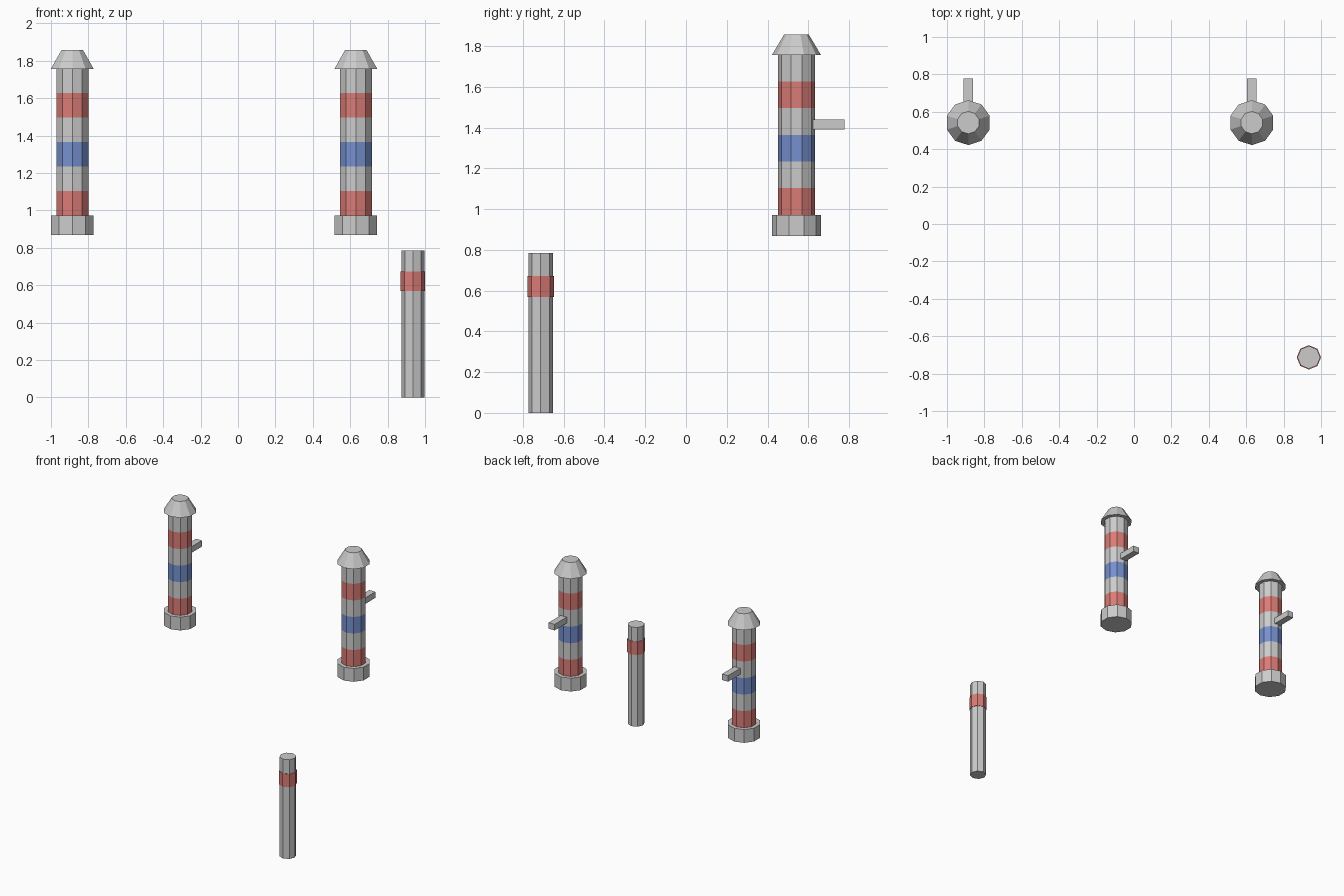
import bpy, bmesh, math

if "Cube" in bpy.data.objects:
    bpy.data.objects.remove(bpy.data.objects["Cube"])


def material(name, rgb):
    m = bpy.data.materials.new(name)
    m.diffuse_color = (*rgb, 1)
    m.use_nodes = True
    m.node_tree.nodes["Principled BSDF"].inputs["Base Color"].default_value = m.diffuse_color
    return m


LIGHT = material("light_grey", (0.8, 0.8, 0.8))
DARK = material("dark_grey", (0.58, 0.58, 0.58))
RED = material("red", (0.7, 0.2, 0.18))
BLUE = material("blue", (0.18, 0.28, 0.62))


def finish(name, bm, loc, mats):
    bmesh.ops.recalc_face_normals(bm, faces=bm.faces)
    me = bpy.data.meshes.new(name)
    bm.to_mesh(me)
    bm.free()
    for m in mats:
        me.materials.append(m)
    ob = bpy.data.objects.new(name, me)
    ob.location = loc
    bpy.context.collection.objects.link(ob)
    return ob


def lathe(name, profile, sides, loc, mats):
    """Faceted solid from (radius, z) rings; mats gives one material per span."""
    bm = bmesh.new()
    rings = []
    for r, z in profile:
        angles = [math.pi / 2 + 2 * math.pi * i / sides for i in range(sides)]
        rings.append([bm.verts.new((r * math.cos(a), r * math.sin(a), z)) for a in angles])
    for k, (lo, hi) in enumerate(zip(rings, rings[1:])):
        for i in range(sides):
            j = (i + 1) % sides
            bm.faces.new((lo[i], lo[j], hi[j], hi[i])).material_index = k
    bm.faces.new(rings[0][::-1]).material_index = 0
    bm.faces.new(rings[-1]).material_index = len(mats) - 1
    return finish(name, bm, loc, mats)


def box(name, size, loc, mat):
    bm = bmesh.new()
    bmesh.ops.create_cube(bm, size=1)
    bmesh.ops.scale(bm, vec=size, verts=bm.verts)
    return finish(name, bm, loc, [mat])


# Two striped wall poles: base, striped body, tapered cap, rear bracket
Y = 0.542
Z0, Z1 = 0.972, 1.757
STRIPES = [RED, LIGHT, BLUE, LIGHT, RED, LIGHT]
for side, x in (("left", -0.886), ("right", 0.63)):
    loc = (x, Y, 0)
    lathe(f"{side}_pole_base", [(0.12, 0.867), (0.12, Z0)], 10, loc, [DARK])
    step = (Z1 - Z0) / len(STRIPES)
    rings = [(0.09, Z0 + step * i) for i in range(len(STRIPES) + 1)]
    lathe(f"{side}_pole_body", rings, 10, loc, STRIPES)
    lathe(f"{side}_pole_cap", [(0.12, Z1), (0.06, 1.858)], 10, loc, [DARK])
    box(f"{side}_wall_bracket", (0.052, 0.168, 0.048), (x, 0.694, 1.415), DARK)

# Free-standing bollard with a raised red band
B = (0.935, -0.713, 0)
lathe("bollard_post", [(0.061, 0), (0.061, 0.784)], 8, B, [LIGHT])
lathe("bollard_band", [(0.065, 0.568), (0.065, 0.672)], 8, B, [RED])
